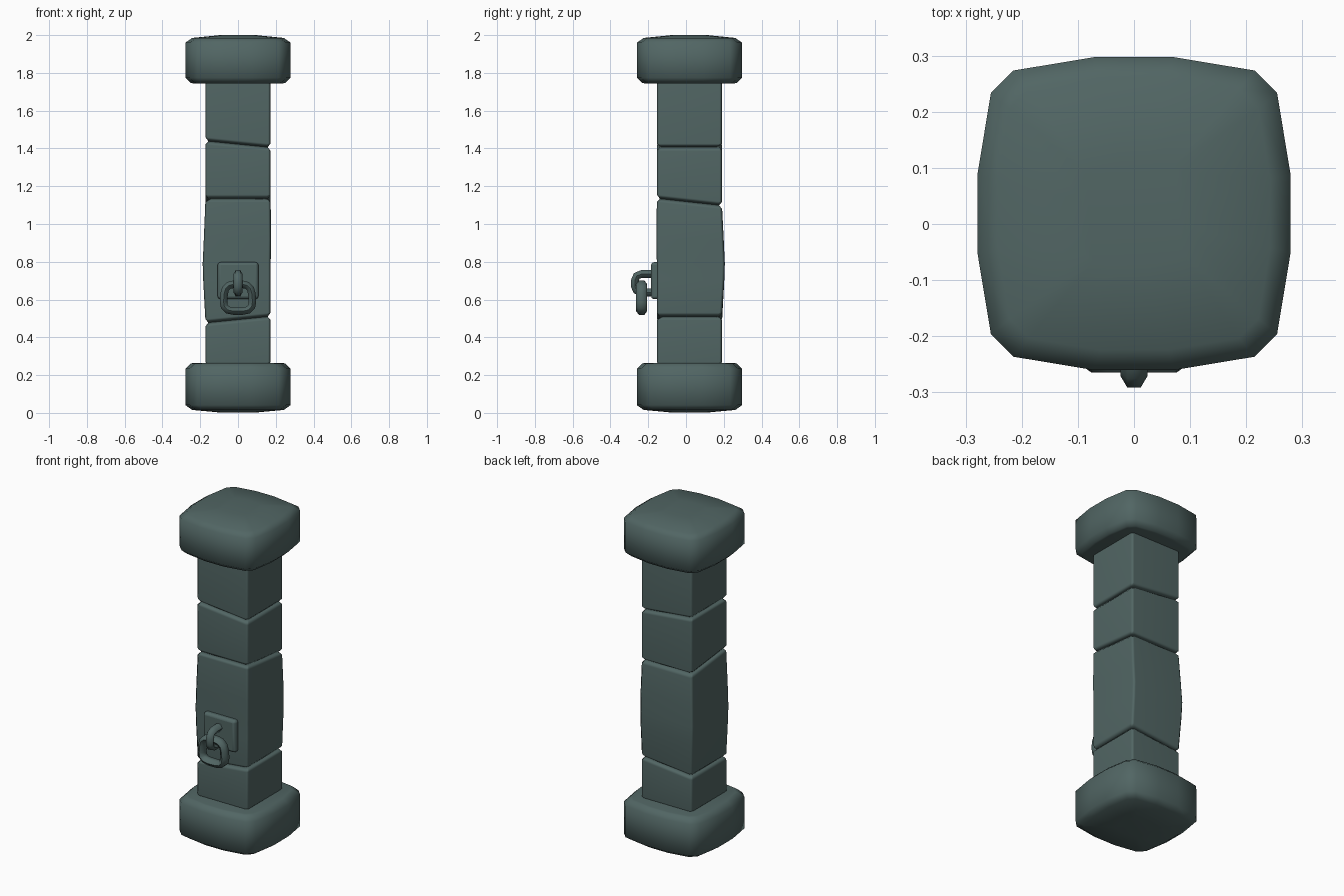
import bpy, bmesh, math

if "Cube" in bpy.data.objects:
    bpy.data.objects.remove(bpy.data.objects["Cube"])

stone = bpy.data.materials.new("dark_teal_stone")
stone.diffuse_color = (0.083, 0.132, 0.127, 1)
stone.use_nodes = True
stone.node_tree.nodes["Principled BSDF"].inputs["Base Color"].default_value = stone.diffuse_color
CY = 0.0185  # pillar centre in y


def finish(obj, weighted=False):
    obj.data.materials.clear()
    obj.data.materials.append(stone)
    bpy.ops.object.select_all(action='DESELECT')
    obj.select_set(True)
    bpy.context.view_layer.objects.active = obj
    bpy.ops.object.shade_smooth_by_angle(angle=math.radians(60))
    if weighted:
        m = obj.modifiers.new("even_normals", 'WEIGHTED_NORMAL')
        m.keep_sharp = True


def loft(name, rings, weighted=False):
    """Skin a stack of equal-length point rings and close both ends."""
    bm = bmesh.new()
    loops = [[bm.verts.new(p) for p in r] for r in rings]
    n = len(loops[0])
    for a, b in zip(loops, loops[1:]):
        for i in range(n):
            j = (i + 1) % n
            bm.faces.new((a[i], a[j], b[j], b[i]))
    bm.faces.new(loops[0])
    bm.faces.new(loops[-1])
    bmesh.ops.recalc_face_normals(bm, faces=bm.faces)
    me = bpy.data.meshes.new(name)
    bm.to_mesh(me)
    bm.free()
    obj = bpy.data.objects.new(name, me)
    bpy.context.collection.objects.link(obj)
    finish(obj, weighted)
    return obj


# Bowed square outline of the end blocks, one quarter rotated four times
quarter = [(0.279, -0.07), (0.279, 0.07), (0.255, 0.215), (0.215, 0.255)]
bowed = []
for x, y in quarter:
    bowed.append((x, y))
bowed = []
for k in range(4):
    c, s = [(1, 0), (0, 1), (-1, 0), (0, -1)][k]
    bowed += [(c * x - s * y, s * x + c * y) for x, y in quarter]

# Capital and base: the same block, one upside down
profile = [(0.255, 0.86), (0.252, 0.90), (0.226, 1.0), (0.04, 1.0), (0.015, 0.87), (0.0, 0.34)]
for name, zf in (("base_block", lambda d: d + 0.002 * (d == 0) + d * 0.035),
                 ("capital_block", lambda d: 2.0 - d)):
    loft(name, [[(x * s, y * s + CY, zf(d)) for x, y in bowed] for d, s in profile])

# Shaft stones, divided by tilted joints (height, slope in x, slope in y)
joints = [(0.25, 0, 0), (0.494, 0.10, 0), (1.117, 0, -0.11), (1.423, -0.10, 0), (1.76, 0, 0)]
H, C = 0.173, 0.014


def section(joint, dz, inset, bulge=0.0):
    z0, sx, sy = joint
    h, c = H - inset, C
    pts = []
    for x, y in [(h, -h + c), (h, h - c), (h - c, h), (-h + c, h),
                 (-h, h - c), (-h, -h + c), (-h + c, -h), (h - c, -h)]:
        z = z0 + dz + sx * x + sy * y
        if x < -0.1:
            x -= bulge
        if y > 0.1:
            y += bulge
        pts.append((x, y + CY, z))
    return pts


for i, (lo, hi) in enumerate(zip(joints, joints[1:])):
    rings = [section(lo, 0, 0.016), section(lo, 0.02, 0)]
    if i == 1:  # weathered stone swells towards the back left
        rings += [section((0.70, 0, 0), 0, 0, 0.011),
                  section((0.79, 0, 0), 0, 0, 0.014),
                  section((0.92, 0, 0), 0, -0.002, 0.006)]
    rings += [section(hi, -0.02, 0), section(hi, 0, 0.016)]
    loft(f"shaft_stone_{i + 1}", rings, True)

# Wall plate behind the ring
bpy.ops.mesh.primitive_cube_add(size=1, location=(0, -0.16, 0.70))
plate = bpy.context.object
plate.name = "ring_plate"
plate.scale = (0.216, 0.05, 0.195)
bpy.ops.object.transform_apply(location=False, rotation=False, scale=True)
bev = plate.modifiers.new("soft_edges", 'BEVEL')
bev.width = 0.015
bev.segments = 2
finish(plate, True)


def rod(name, pts, radius, cyclic):
    """Round bar along a path."""
    cu = bpy.data.curves.new(name, 'CURVE')
    cu.dimensions = '3D'
    cu.bevel_depth = radius
    cu.bevel_resolution = 1
    sp = cu.splines.new('POLY')
    sp.points.add(len(pts) - 1)
    for p, q in zip(sp.points, pts):
        p.co = (*q, 1)
    sp.use_cyclic_u = cyclic
    obj = bpy.data.objects.new(name, cu)
    bpy.context.collection.objects.link(obj)
    bpy.ops.object.select_all(action='DESELECT')
    obj.select_set(True)
    bpy.context.view_layer.objects.active = obj
    bpy.ops.object.convert(target='MESH')
    return bpy.context.object


# Staple projecting from the plate
path = [(-0.16, 0.735), (-0.235, 0.735), (-0.261, 0.725), (-0.271, 0.70),
        (-0.271, 0.67), (-0.261, 0.648), (-0.235, 0.638), (-0.16, 0.638)]
finish(rod("ring_staple", [(0, y, z) for y, z in path], 0.024, False))

# Hanging rounded-square ring
pts = []
for k in range(20):
    a = 2 * math.pi * k / 20
    c, s = math.cos(a), math.sin(a)
    f = (abs(c) ** 3.5 + abs(s) ** 3.5) ** (-1 / 3.5)
    pts.append((0.075 * f * c * (1 - 0.08 * s), 0, 0.071 * f * s))
ring = rod("hanging_ring", pts, 0.023, True)
ring.scale = (1, 1.28, 1)
ring.location = (0, -0.235, 0.61)
finish(ring)
